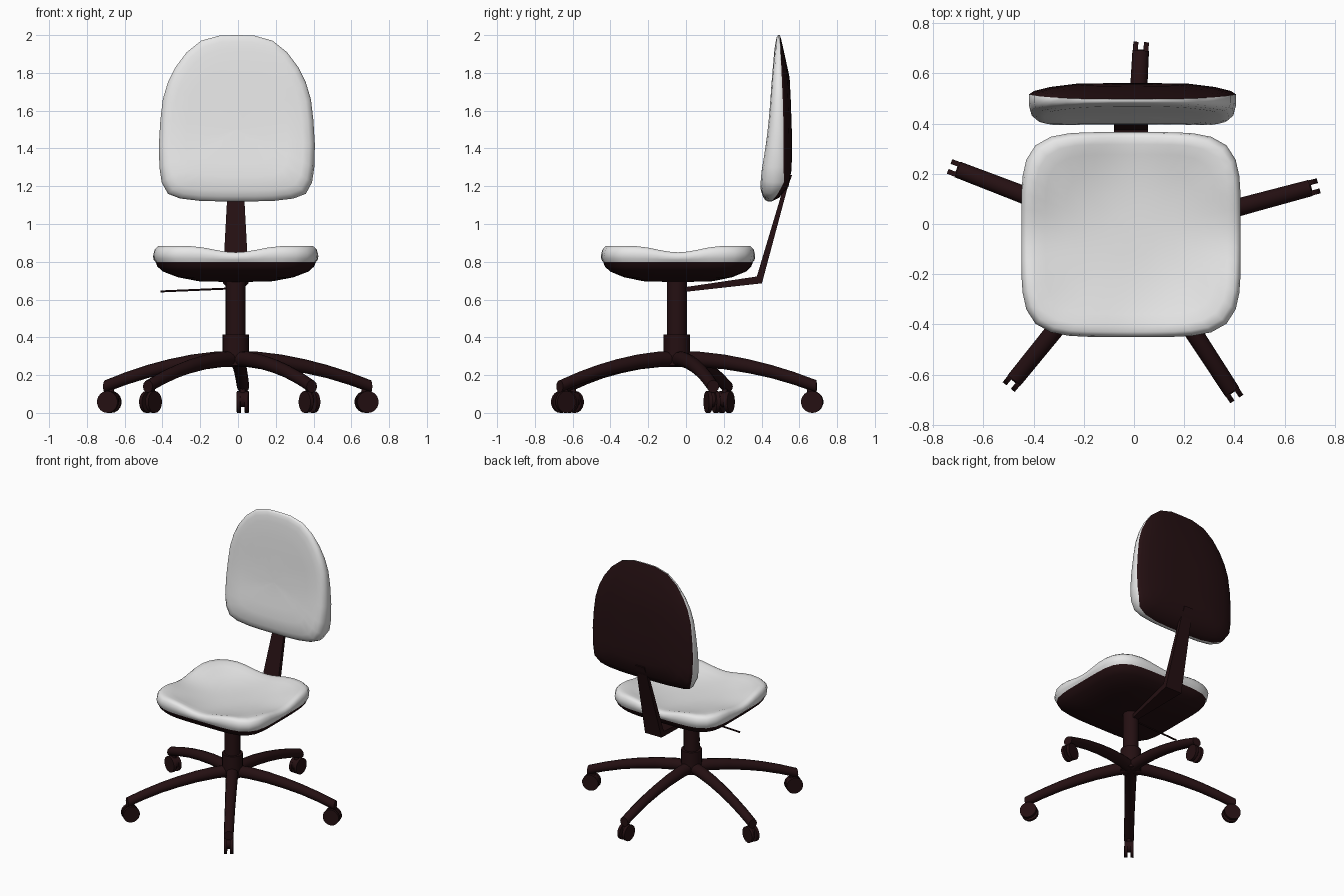
import bpy, bmesh, math
from mathutils import Matrix, Vector

if "Cube" in bpy.data.objects:
    bpy.data.objects.remove(bpy.data.objects["Cube"])

CX, CY = -0.012, -0.048          # column axis


def material(name, rgb):
    m = bpy.data.materials.new(name)
    m.diffuse_color = (*rgb, 1)
    m.use_nodes = True
    m.node_tree.nodes["Principled BSDF"].inputs["Base Color"].default_value = m.diffuse_color
    return m


DARK = material("dark brown plastic", (0.018, 0.005, 0.006))
WHITE = material("light grey fabric", (0.8, 0.8, 0.8))


def finish(name, bm, mats, angle=40):
    bmesh.ops.recalc_face_normals(bm, faces=bm.faces)
    me = bpy.data.meshes.new(name)
    bm.to_mesh(me)
    bm.free()
    for m in mats:
        me.materials.append(m)
    ob = bpy.data.objects.new(name, me)
    bpy.context.collection.objects.link(ob)
    bpy.ops.object.select_all(action='DESELECT')
    ob.select_set(True)
    bpy.context.view_layer.objects.active = ob
    bpy.ops.object.shade_smooth_by_angle(angle=math.radians(angle))
    return ob


def loft(name, rings, mats=(DARK,), split=None, angle=40):
    """Skin closed rings of points; bands from index split on use material 1."""
    bm = bmesh.new()
    vs = [[bm.verts.new(p) for p in r] for r in rings]
    for i in range(len(vs) - 1):
        a, b = vs[i], vs[i + 1]
        for j in range(len(a)):
            k = (j + 1) % len(a)
            f = bm.faces.new((a[j], a[k], b[k], b[j]))
            f.material_index = int(split is not None and i >= split)
    bm.faces.new(vs[0][::-1])
    bm.faces.new(vs[-1]).material_index = int(split is not None)
    return finish(name, bm, mats, angle)


def cylinder(name, radius, z0, z1, sides=20):
    ring = lambda z: [(CX + radius * math.cos(2 * math.pi * k / sides),
                       CY + radius * math.sin(2 * math.pi * k / sides), z) for k in range(sides)]
    return loft(name, [ring(z0), ring(z1)])


def interp(table, x):
    for (x0, y0), (x1, y1) in zip(table, table[1:]):
        if x <= x1:
            return y0 + (y1 - y0) * max(0, (x - x0) / (x1 - x0))
    return table[-1][1]


# Seat: rounded square rings, raised at the corners
def seat_ring(s, z, lift):
    pts = []
    for k in range(48):
        t = 2 * math.pi * k / 48
        c, n = math.cos(t), math.sin(t)
        r = s * (abs(c) ** 5 + abs(n) ** 5) ** -0.2
        u, v = r * c, r * n
        up = 0.033 * math.sin(min(1, abs(u * v) / 0.55) * math.pi / 2) ** 2
        pts.append((CX + 0.437 * u, -0.042 + 0.408 * v, z + lift * up))
    return pts


loft("seat", [seat_ring(*r) for r in (
    (0.01, 0.692, 0), (0.45, 0.697, 0), (0.7, 0.718, 0), (0.88, 0.748, 0), (0.95, 0.775, 0),
    (0.97, 0.798, 0), (0.993, 0.81, 0.2), (1.0, 0.825, 0.5), (0.985, 0.842, 0.8),
    (0.95, 0.85, 1), (0.88, 0.85, 1), (0.78, 0.842, 1), (0.6, 0.831, 1), (0.4, 0.824, 1),
    (0.2, 0.82, 1), (0.01, 0.82, 1))],
    (DARK, WHITE), split=5, angle=60)

# Backrest: outline shrunk towards its middle, with depth given by profile curves
half = [(0.1, 1.12), (0.2, 1.123), (0.3, 1.135), (0.365, 1.16), (0.398, 1.22), (0.41, 1.3),
        (0.413, 1.42), (0.405, 1.55), (0.392, 1.66), (0.365, 1.75), (0.325, 1.83),
        (0.265, 1.91), (0.19, 1.97), (0.09, 1.998)]
outline = [(0, 1.12)] + half + [(0, 2.0)] + [(-x, z) for x, z in reversed(half)]
MID = [(1.12, 0.455), (1.2, 0.518), (1.6, 0.515), (2.0, 0.497)]
FRONT = [(1.12, 0.405), (1.2, 0.393), (1.28, 0.40), (1.45, 0.428), (1.6, 0.443),
         (1.75, 0.453), (1.9, 0.466), (2.0, 0.476)]
BACK = [(1.12, 0.54), (1.22, 0.562), (1.5, 0.56), (1.8, 0.55), (2.0, 0.515)]


def back_ring(s, blend, face):
    pts = []
    for x, z in outline:
        z = 1.5 + s * (z - 1.5)
        m = interp(MID, z)
        pts.append((-0.006 + s * x, m + blend * (interp(face, z) - m), z))
    return pts


loft("backrest",
     [back_ring(s, b, BACK) for s, b in ((0.01, 1), (0.3, 1), (0.55, 0.95), (0.8, 0.65), (0.95, 0.3), (1, 0))]
     + [back_ring(s, b, FRONT) for s, b in ((1, 0.45), (0.98, 0.75), (0.93, 0.92), (0.85, 1),
                                            (0.65, 1), (0.45, 1), (0.25, 1), (0.01, 1))],
     (DARK, WHITE), split=5, angle=60)

# Bent support bar: half width, outer (y, z), inner (y, z)
bar = [(0.018, (-0.03, 0.638), (-0.03, 0.662)), (0.068, (0.402, 0.686), (0.375, 0.722)),
       (0.042, (0.537, 1.19), (0.518, 1.2)), (0.035, (0.562, 1.26), (0.54, 1.26))]
loft("back_support_bar", [[(CX - w, *o), (CX + w, *o), (CX + w, *i), (CX - w, *i)]
                          for w, o, i in bar], angle=25)

# Column, hub and height lever
cylinder("column", 0.053, 0.40, 0.72)
cylinder("hub", 0.07, 0.25, 0.415)
loft("height_lever", [[(x, CY + 0.006 * math.cos(k * math.pi / 3), z + 0.006 * math.sin(k * math.pi / 3))
                       for k in range(6)] for x, z in ((CX, 0.66), (-0.41, 0.643))])


# Five arched legs with twin wheel casters
def disc(bm, r, depth, x, y, z):
    mat = Matrix.Translation((x, y, z)) @ Matrix.Rotation(math.pi / 2, 4, 'X')
    bmesh.ops.create_cone(bm, cap_ends=True, segments=18, radius1=r, radius2=r, depth=depth, matrix=mat)


LEG = [(0, 0.285, 0.042), (0.12, 0.283, 0.041), (0.25, 0.270, 0.039), (0.38, 0.247, 0.037),
       (0.5, 0.219, 0.035), (0.62, 0.183, 0.034), (0.74, 0.14, 0.033)]
for n in range(5):
    place = Matrix.Translation((CX, CY, 0)) @ Matrix.Rotation(math.radians(15 + 72 * n), 4, 'Z')
    leg = loft(f"leg_{n + 1}", [[(r, w * math.cos(k * math.pi / 6), z + w * math.sin(k * math.pi / 6))
                                 for k in range(12)] for r, z, w in LEG])
    bm = bmesh.new()
    for side in (-1, 1):
        disc(bm, 0.058, 0.02, 0.717, side * 0.021, 0.058)
    disc(bm, 0.04, 0.03, 0.705, 0, 0.07)
    bmesh.ops.create_cone(bm, cap_ends=True, segments=10, radius1=0.015, radius2=0.015, depth=0.08,
                          matrix=Matrix.Translation((0.705, 0, 0.11)))
    caster = finish(f"caster_{n + 1}", bm, (DARK,))
    leg.matrix_world = place
    caster.matrix_world = place
